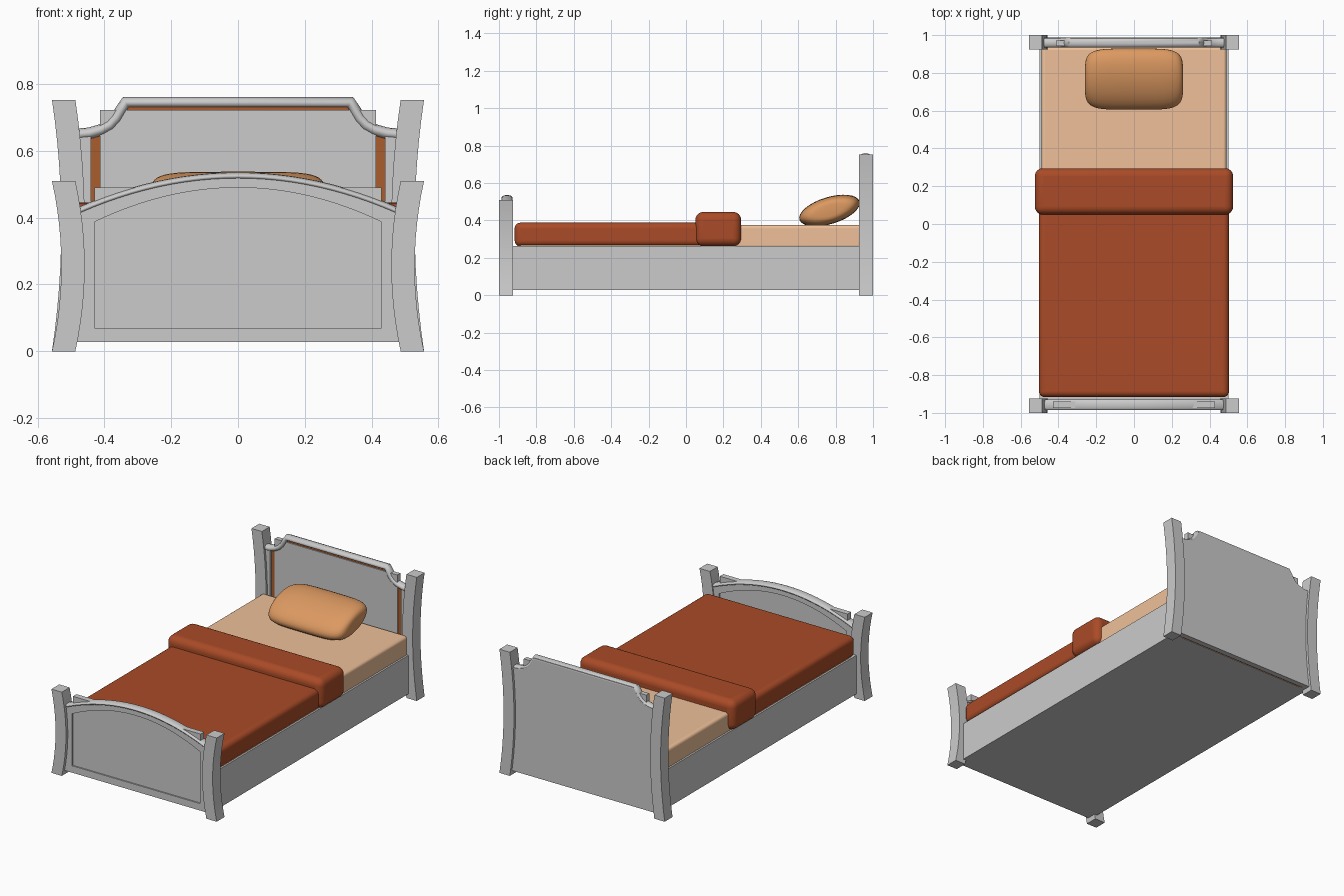
import bpy, bmesh, math

if "Cube" in bpy.data.objects:
    bpy.data.objects.remove(bpy.data.objects["Cube"])


def material(name, rgb):
    m = bpy.data.materials.new(name)
    m.diffuse_color = (*rgb, 1)
    m.use_nodes = True
    m.node_tree.nodes["Principled BSDF"].inputs["Base Color"].default_value = m.diffuse_color
    return m


RED = material("blanket_red", (0.40, 0.07, 0.02))
TAN = material("sheet_tan", (0.86, 0.53, 0.32))
GOLD = material("pillow_gold", (0.72, 0.32, 0.12))
BROWN = material("wood_brown", (0.40, 0.11, 0.025))


def smooth(ob, angle=35):
    bpy.ops.object.select_all(action='DESELECT')
    ob.select_set(True)
    bpy.context.view_layer.objects.active = ob
    bpy.ops.object.shade_smooth_by_angle(angle=math.radians(angle))


def add(name, bm, mat=None):
    bmesh.ops.recalc_face_normals(bm, faces=bm.faces)
    me = bpy.data.meshes.new(name)
    bm.to_mesh(me)
    bm.free()
    ob = bpy.data.objects.new(name, me)
    bpy.context.collection.objects.link(ob)
    if mat:
        me.materials.append(mat)
    return ob


def box(name, x, y, z, mat=None, round_w=0):
    """Box from (min, max) ranges, optionally with soft rounded edges."""
    bm = bmesh.new()
    bmesh.ops.create_cube(bm, size=1)
    for v in bm.verts:
        v.co = [r[0] + (c + 0.5) * (r[1] - r[0]) for c, r in zip(v.co, (x, y, z))]
    ob = add(name, bm, mat)
    if round_w:
        b = ob.modifiers.new("soft", 'BEVEL')
        b.width, b.segments = round_w, 6
        smooth(ob, 60)
    return ob


def prism(name, outline, y0, y1, mat=None):
    """Extrude an xz outline along y."""
    bm = bmesh.new()
    a = [bm.verts.new((x, y0, z)) for x, z in outline]
    b = [bm.verts.new((x, y1, z)) for x, z in outline]
    bm.faces.new(a)
    bm.faces.new(b[::-1])
    for i in range(len(a)):
        j = (i + 1) % len(a)
        bm.faces.new((a[i], b[i], b[j], a[j]))
    return add(name, bm, mat)


def tube(name, path, y, r, y_scale):
    """Oval moulding swept along an xz path."""
    cu = bpy.data.curves.new(name, 'CURVE')
    cu.dimensions = '3D'
    cu.bevel_depth, cu.bevel_resolution, cu.use_fill_caps = r, 4, True
    sp = cu.splines.new('POLY')
    sp.points.add(len(path) - 1)
    for p, (x, z) in zip(sp.points, path):
        p.co = (x, 0, z, 1)
    ob = bpy.data.objects.new(name, cu)
    bpy.context.collection.objects.link(ob)
    ob.location.y, ob.scale.y = y, y_scale
    bpy.ops.object.select_all(action='DESELECT')
    ob.select_set(True)
    bpy.context.view_layer.objects.active = ob
    bpy.ops.object.convert(target='MESH')
    smooth(bpy.context.view_layer.objects.active, 50)


def mirrored(half):
    return half + [(-x, z) for x, z in reversed(half)]


# Four bowed posts
def post(name, side, y0, y1, h, n=12):
    zs = [h * i / n for i in range(n + 1)]
    mid = [(0.494 + 0.028 * (2 * z / h - 1) ** 2, z) for z in zs]
    pts = [(c + 0.035, z) for c, z in mid] + [(c - 0.035, z) for c, z in reversed(mid)]
    smooth(prism(name, [(side * x, z) for x, z in pts], y0, y1))


for side, label in ((-1, "left"), (1, "right")):
    post("foot_post_" + label, side, -1.0, -0.925, 0.51)
    post("head_post_" + label, side, 0.925, 1.0, 0.753)

# Bed base
box("bed_base", (-0.5, 0.5), (-0.935, 0.945), (0.028, 0.263))


# Footboard: arched frame around a recessed panel, with a rounded cap
def arch(half_w, top, drop, n=24):
    return [(half_w * t, top - drop * t * t) for t in (2 * i / n - 1 for i in range(n + 1))]


outer = arch(0.485, 0.526, 0.108) + [(0.485, 0.028), (-0.485, 0.028)]
inner = arch(0.43, 0.49, 0.103) + [(0.43, 0.07), (-0.43, 0.07)]
bm = bmesh.new()
loops = [[bm.verts.new((x, y, z)) for x, z in pts]
         for pts, y in ((outer, -0.982), (inner, -0.982), (inner, -0.932), (outer, -0.932))]
for k in range(4):
    p, q = loops[k], loops[(k + 1) % 4]
    for i in range(len(p)):
        j = (i + 1) % len(p)
        bm.faces.new((p[i], p[j], q[j], q[i]))
smooth(add("footboard_frame", bm))
box("footboard_panel", (-0.43, 0.43), (-0.974, -0.94), (0.07, 0.49))
tube("footboard_cap", arch(0.48, 0.524, 0.106), -0.957, 0.012, 2.4)

# Headboard: shaped back, brown inlay, raised panel, side stiles and moulding
crest = [(0.49, 0.648), (0.445, 0.652), (0.41, 0.662), (0.383, 0.677),
         (0.364, 0.698), (0.350, 0.722), (0.336, 0.745)]
base = [(0.49, 0.028)]
prism("headboard_back", mirrored(base + [(x, z + 0.008) for x, z in crest]), 0.956, 0.985)
prism("headboard_inlay", mirrored([(0.46, 0.028), (0.46, 0.65)] + crest[1:]), 0.949, 0.957, BROWN)
box("headboard_panel", (-0.413, 0.413), (0.943, 0.972), (0.07, 0.722))
for side, label in ((-1, "left"), (1, "right")):
    box("headboard_stile_" + label, sorted((side * 0.44, side * 0.49)), (0.938, 0.984), (0.028, 0.65))
tube("headboard_moulding", mirrored(crest), 0.96, 0.018, 1.45)

# Bedding
box("mattress", (-0.49, 0.49), (-0.9, 0.938), (0.25, 0.376), TAN, 0.018)
box("blanket", (-0.503, 0.503), (-0.916, 0.12), (0.262, 0.388), RED, 0.03)
box("blanket_fold", (-0.525, 0.525), (0.05, 0.295), (0.262, 0.445), RED, 0.042)

# Pillow: squared-off along x, oval in cross-section, leaning on the headboard
bm = bmesh.new()
bmesh.ops.create_uvsphere(bm, u_segments=32, v_segments=28, radius=1)
for v in bm.verts:
    x, y, z = v.co.z, v.co.x, v.co.y
    r = math.hypot(y, z)
    k = r ** 0.4 / r if r > 1e-5 else 0
    v.co = (0.26 * math.copysign(abs(x) ** 0.4, x), 0.168 * y * k, 0.072 * z * k)
pillow = add("pillow", bm, GOLD)
pillow.location = (0, 0.767, 0.453)
pillow.rotation_euler.x = math.radians(17)
smooth(pillow, 80)
